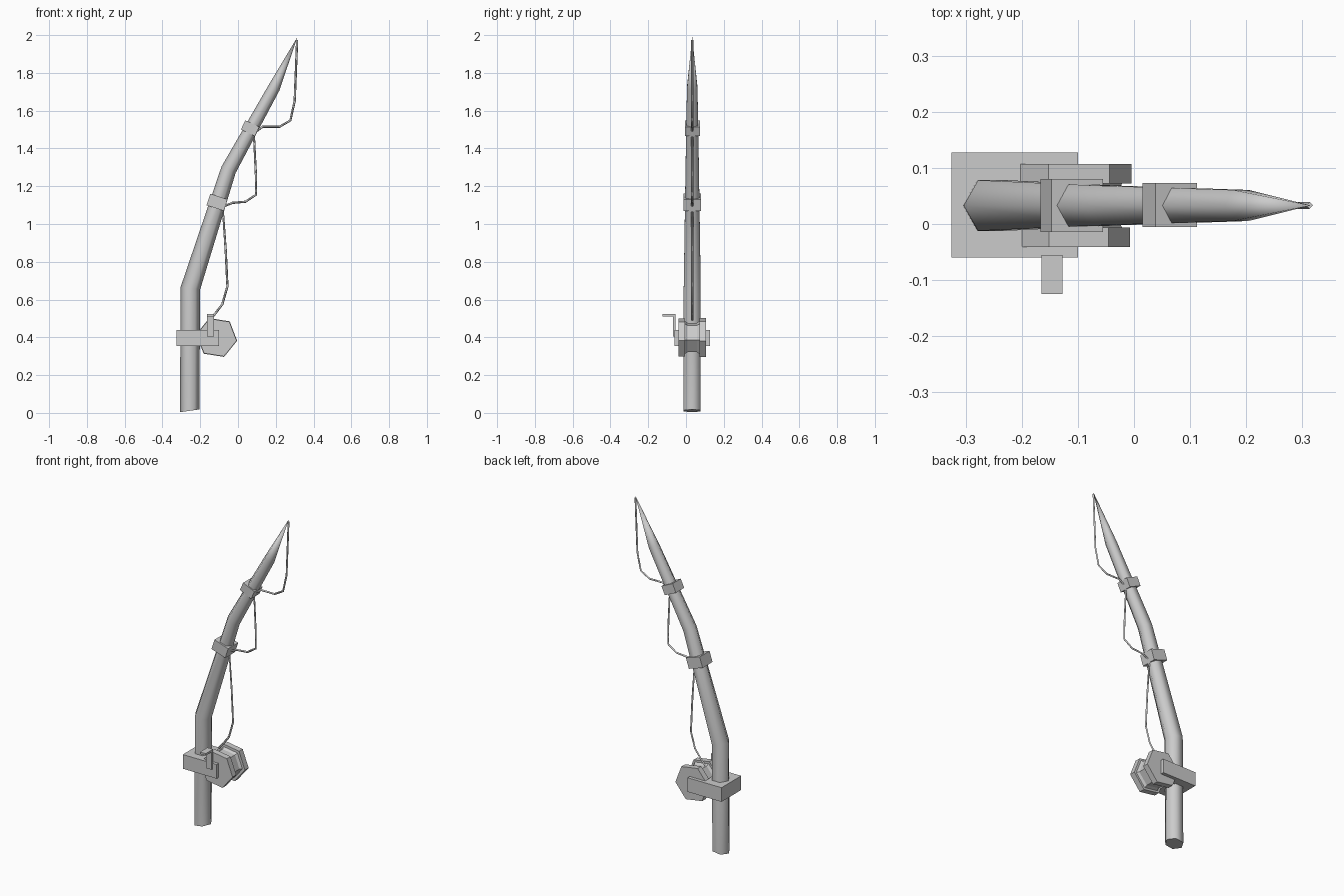
import bpy, bmesh, math
from mathutils import Vector, Matrix

if "Cube" in bpy.data.objects:
    bpy.data.objects.remove(bpy.data.objects["Cube"])

Y = 0.033  # shared centre plane of rod, reel and line


def finish(name, bm):
    bmesh.ops.recalc_face_normals(bm, faces=bm.faces)
    me = bpy.data.meshes.new(name)
    bm.to_mesh(me)
    bm.free()
    ob = bpy.data.objects.new(name, me)
    bpy.context.collection.objects.link(ob)
    return ob


def add_box(bm, lo, hi):
    lo, hi = Vector(lo), Vector(hi)
    m = Matrix.Translation((lo + hi) / 2) @ Matrix.Diagonal((*(hi - lo), 1))
    bmesh.ops.create_cube(bm, size=1, matrix=m)


def skin(bm, rings):
    for a, b in zip(rings, rings[1:]):
        for i in range(len(a)):
            j = (i + 1) % len(a)
            bm.faces.new((a[i], a[j], b[j], b[i]))


# Rod: six-sided tapered tube along a bent path (x, z, radius, lean)
bm = bmesh.new()
path = [(-0.256, 0.011, 0.052, -8), (-0.252, 0.66, 0.052, 8),
        (-0.05, 1.287, 0.041, 24), (0.19, 1.72, 0.032, 28)]
rings = []
for x, z, r, lean in path:
    rot = Matrix.Rotation(math.radians(lean), 3, 'Y')
    rings.append([bm.verts.new(Vector((x, Y, z)) + rot @ Vector(
        (r * math.cos(k * math.pi / 3), r * math.sin(k * math.pi / 3), 0)))
        for k in range(6)])
skin(bm, rings)
tip = bm.verts.new((0.315, Y, 1.99))
for i in range(6):
    bm.faces.new((rings[-1][i], rings[-1][(i + 1) % 6], tip))
for f in bm.faces:
    f.smooth = True
cap = bm.faces.new(rings[0])
for e in cap.edges:
    e.smooth = False
finish("rod", bm)

# Line guides clamped round the rod
for name, x, z, size, y0, lean in (
        ("lower_guide", -0.111, 1.115, (0.096, 0.094, 0.064), 0.033, 18),
        ("upper_guide", 0.064, 1.507, (0.082, 0.078, 0.054), 0.034, 25)):
    bm = bmesh.new()
    m = (Matrix.Translation((x, y0, z))
         @ Matrix.Rotation(math.radians(lean), 4, 'Y')
         @ Matrix.Diagonal((*size, 1)))
    bmesh.ops.create_cube(bm, size=1, matrix=m)
    finish(name, bm)

# Reel bracket: block round the rod with an arm on each side of the spool
bm = bmesh.new()
outline = [(-0.325, -0.06), (-0.10, -0.06), (-0.10, -0.04), (-0.20, -0.04),
           (-0.20, 0.107), (-0.10, 0.107), (-0.10, 0.127), (-0.325, 0.127)]
base = bm.faces.new([bm.verts.new((x, y, 0.355)) for x, y in outline])
ext = bmesh.ops.extrude_face_region(bm, geom=[base])
bmesh.ops.translate(bm, vec=(0, 0, 0.085),
                    verts=[v for v in ext['geom'] if isinstance(v, bmesh.types.BMVert)])
finish("reel_bracket", bm)

# Spool: six-sided lathed profile (y, radius)
bm = bmesh.new()
profile = [(-0.041, 0.107), (-0.006, 0.107), (-0.006, 0.093), (0.008, 0.083),
           (0.058, 0.083), (0.072, 0.093), (0.072, 0.110), (0.107, 0.110)]
rings = []
for y, r in profile:
    rings.append([bm.verts.new((-0.113 + r * math.cos(a), y, 0.399 + r * math.sin(a)))
                  for a in (math.radians(60 * k - 9) for k in range(6))])
skin(bm, rings)
bm.faces.new(rings[0])
bm.faces.new(rings[-1])
finish("spool", bm)

# Crank: upright arm and outward grip
bm = bmesh.new()
add_box(bm, (-0.165, -0.069, 0.405), (-0.127, -0.055, 0.523))
add_box(bm, (-0.165, -0.125, 0.511), (-0.127, -0.069, 0.523))
finish("crank_handle", bm)

# Slack line from the spool through both guides to the tip
pts = [(-0.15, 0.49), (-0.125, 0.52), (-0.083, 0.575), (-0.056, 0.67),
       (-0.065, 0.86), (-0.081, 1.09), (-0.03, 1.112), (0.04, 1.118),
       (0.096, 1.155), (0.095, 1.255), (0.084, 1.48), (0.13, 1.515),
       (0.22, 1.515), (0.277, 1.548), (0.30, 1.65), (0.313, 1.975)]
cu = bpy.data.curves.new("fishing_line", 'CURVE')
cu.dimensions = '3D'
cu.bevel_depth = 0.006
cu.bevel_resolution = 0
cu.use_fill_caps = True
sp = cu.splines.new('POLY')
sp.points.add(len(pts) - 1)
for p, (x, z) in zip(sp.points, pts):
    p.co = (x, Y, z, 1)
bpy.context.collection.objects.link(bpy.data.objects.new("fishing_line", cu))
